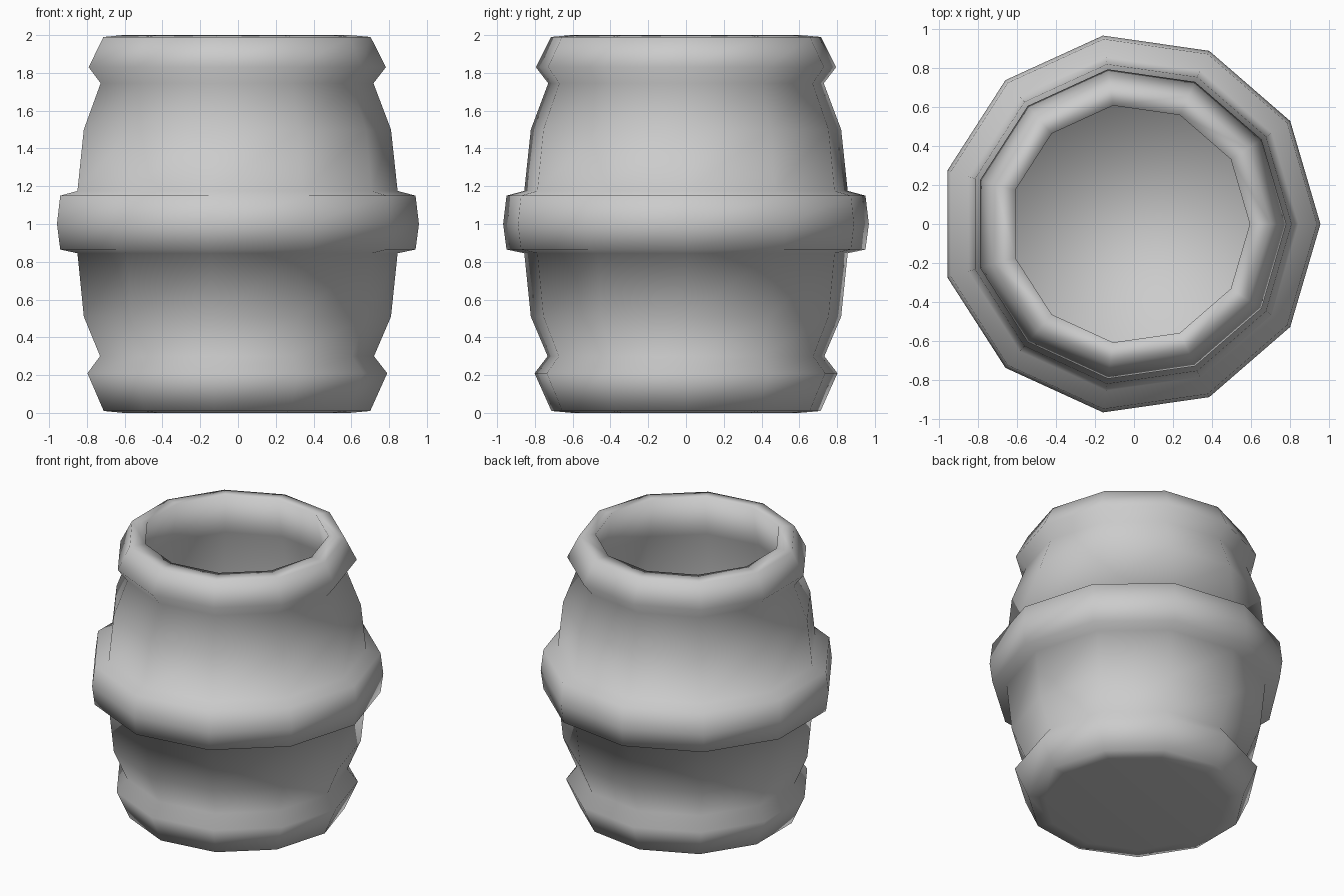
import bpy, bmesh, math

if "Cube" in bpy.data.objects:
    bpy.data.objects.remove(bpy.data.objects["Cube"])

SIDES = 11
CX = -0.02  # odd-sided ring, shifted so its bounds are centred

# (radius, height): underside, outer wall with bands, rim, hollow inside
profile = [
    (0.61, 0.0), (0.72, 0.01), (0.81, 0.21), (0.74, 0.30), (0.83, 0.51),
    (0.865, 0.845), (0.96, 0.865), (0.978, 1.0), (0.96, 1.15), (0.865, 1.175),
    (0.83, 1.50), (0.737, 1.745), (0.803, 1.83), (0.722, 1.99), (0.615, 2.0),
    (0.68, 1.70), (0.75, 1.45), (0.77, 1.0), (0.74, 0.5), (0.62, 0.12),
]

bm = bmesh.new()
rings = []
for r, z in profile:
    rings.append([bm.verts.new((CX + r * math.cos(2 * math.pi * i / SIDES),
                                r * math.sin(2 * math.pi * i / SIDES), z))
                  for i in range(SIDES)])

# Side walls
for a, b in zip(rings, rings[1:]):
    for i in range(SIDES):
        j = (i + 1) % SIDES
        bm.faces.new((a[i], a[j], b[j], b[i]))

# Underside and inner floor
bm.faces.new(rings[0][::-1])
bm.faces.new(rings[-1])
for f in bm.faces:
    f.smooth = True

mesh = bpy.data.meshes.new("barrel")
bm.to_mesh(mesh)
bm.free()
barrel = bpy.data.objects.new("barrel", mesh)
bpy.context.collection.objects.link(barrel)
